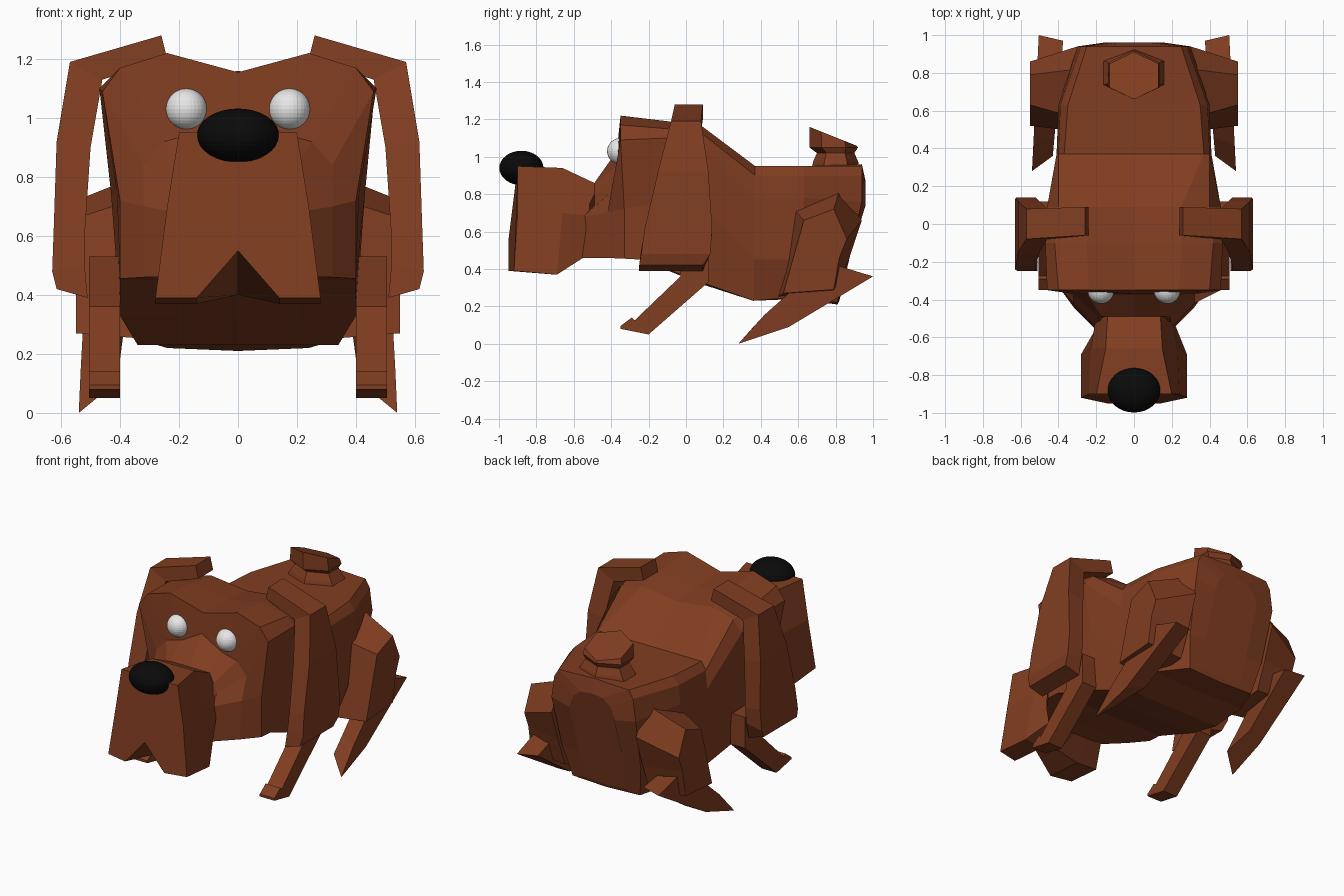
import bpy, bmesh, math

if "Cube" in bpy.data.objects:
    bpy.data.objects.remove(bpy.data.objects["Cube"])


def material(name, rgb):
    m = bpy.data.materials.new(name)
    m.diffuse_color = (*rgb, 1)
    m.use_nodes = True
    m.node_tree.nodes["Principled BSDF"].inputs["Base Color"].default_value = m.diffuse_color
    return m


brown = material("brown_fur", (0.22, 0.047, 0.015))
black = material("black_nose", (0.003, 0.003, 0.003))
white = material("white_eye", (0.8, 0.8, 0.8))


def loft(name, rings, mirror=False):
    """Skin a list of equal-length point rings and cap both ends."""
    bm = bmesh.new()
    vs = [[bm.verts.new(p) for p in r] for r in rings]
    n = len(rings[0])
    for a, b in zip(vs, vs[1:]):
        for i in range(n):
            j = (i + 1) % n
            bm.faces.new((a[i], a[j], b[j], b[i]))
    bm.faces.new(vs[0])
    bm.faces.new(vs[-1][::-1])
    bmesh.ops.recalc_face_normals(bm, faces=bm.faces)
    me = bpy.data.meshes.new(name)
    bm.to_mesh(me)
    bm.free()
    me.materials.append(brown)
    ob = bpy.data.objects.new(name, me)
    bpy.context.collection.objects.link(ob)
    if mirror:
        mod = ob.modifiers.new("mirror", 'MIRROR')
        mod.use_mirror_merge = False
    return ob


def section(yb, ym, yt, half):
    """Symmetric cross-section: half runs bottom centre to top centre; y leans with the point index."""
    ys = [yb, yb, ym] + [yt] * (len(half) - 3)
    right = [(x, y, z) for (x, z), y in zip(half, ys)]
    return right + [(-x, y, z) for x, y, z in right[-2:0:-1]]


def ball(name, loc, scale, mat):
    bpy.ops.mesh.primitive_uv_sphere_add(segments=32, ring_count=16, radius=1, location=loc)
    ob = bpy.context.object
    ob.name = name
    ob.scale = scale
    ob.data.materials.append(mat)
    return ob


# muzzle with a notched mouth
loft("muzzle", [
    section(-.95, -.92, -.90, [(0, .55), (.14, .39), (.28, .39), (.24, .70), (.20, .95), (0, .95)]),
    section(-.70, -.69, -.66, [(0, .40), (.14, .37), (.28, .37), (.23, .70), (.15, .94), (0, .94)]),
    section(-.56, -.55, -.49, [(0, .46), (.10, .46), (.20, .46), (.20, .68), (.14, .86), (0, .86)]),
])

# head: muzzle root, eye hollow, brow, back of head
head = [
    section(-.56, -.55, -.49, [(0, .46), (.20, .46), (.20, .68), (.19, .74), (.17, .80), (.14, .86), (0, .86)]),
    section(-.44, -.42, -.37, [(0, .46), (.32, .46), (.32, .70), (.32, .84), (.25, .92), (.14, .95), (0, 1.03)]),
    section(-.33, -.33, -.35, [(0, .455), (.40, .455), (.40, .72), (.46, 1.09), (.40, 1.17), (.24, 1.22), (0, 1.155)]),
    section(-.24, -.22, -.10, [(0, .45), (.40, .45), (.41, .74), (.47, 1.10), (.42, 1.15), (.25, 1.19), (0, 1.15)]),
]
# trunk: shoulders, belly, haunches, rounded rump
trunk = [
    section(.08, .10, .09, [(0, .32), (.40, .33), (.43, .74), (.46, 1.05), (.40, 1.12), (.25, 1.16), (0, 1.13)]),
    section(.36, .36, .37, [(0, .23), (.34, .23), (.40, .45), (.41, .78), (.40, .90), (.37, .95), (0, .95)]),
    section(.60, .62, .63, [(0, .24), (.34, .25), (.40, .45), (.40, .78), (.39, .90), (.35, .95), (0, .95)]),
    section(.81, .86, .94, [(0, .21), (.24, .22), (.28, .42), (.30, .76), (.28, .90), (.25, .95), (0, .96)]),
    section(.82, .86, .96, [(0, .23), (.14, .24), (.16, .42), (.16, .74), (.13, .82), (.08, .86), (0, .87)]),
]
loft("head_and_body", head + trunk)


# hanging ears: inner edge, outer edge, front and back
def ear_ring(xi, zi, xo, zo, y0, y1):
    return [(xi, y0, zi), (xo, y0, zo), (xo, y1, zo), (xi, y1, zi)]


loft("ear", [ear_ring(*r) for r in (
    (.24, 1.20, .26, 1.28, -.06, .09),
    (.46, 1.13, .57, 1.19, -.08, .08),
    (.50, .90, .615, .92, -.15, .12),
    (.52, .60, .625, .62, -.22, .14),
    (.52, .50, .63, .48, -.24, .13),
    (.51, .39, .615, .42, -.25, .09))], True)


# limbs: side profiles (y, z) joined from inner x to outer x
def side_part(name, inner, outer, xi, xo):
    rings = [[(xi(y), y, z) for y, z in inner], [(xo(y), y, z) for y, z in outer]]
    return loft(name, rings, True)


leg = [(-.05, .53), (.12, .53), (.12, .33), (-.20, .05), (-.35, .08),
       (-.35, .095), (-.29, .14), (-.275, .125), (-.03, .36)]
side_part("front_leg", leg, leg, lambda y: .40, lambda y: .505)

side_part("thigh",
          [(.49, .25), (.56, .74), (.82, .82), (.94, .66), (.87, .45), (.80, .27)],
          [(.52, .27), (.63, .66), (.79, .72), (.86, .56), (.82, .46), (.79, .29)],
          lambda y: .30, lambda y: .55)

side_part("hind_foot",
          [(.36, .09), (.46, .17), (.76, .42), (.97, .37), (.60, .12)],
          [(.28, .0), (.42, .155), (.74, .44), (1.0, .36), (.55, .09)],
          lambda y: .43 - .09 * (y - .36), lambda y: .54 - .05 * (y - .28))


# short tail curling up and forward
def tail_ring(y, z, w, d, lean):
    pts = [(w * math.cos(a), d * math.sin(a)) for a in (i * math.pi / 3 + math.pi / 6 for i in range(6))]
    return [(px, y + py, z + lean * py) for px, py in pts]


loft("tail", [
    tail_ring(.80, .93, .20, .13, 0),
    tail_ring(.80, .975, .17, .12, 0),
    tail_ring(.80, 1.02, .14, .10, 0),
    tail_ring(.79, 1.05, .16, .13, 0),
    tail_ring(.785, 1.11, .15, .125, -.4),
])

# nose and eyes
ball("nose", (0, -.88, .94), (.14, .118, .092), black)
for s in (-1, 1):
    ball("eye", (s * .175, -.352, 1.03), (.07, .07, .07), white)
